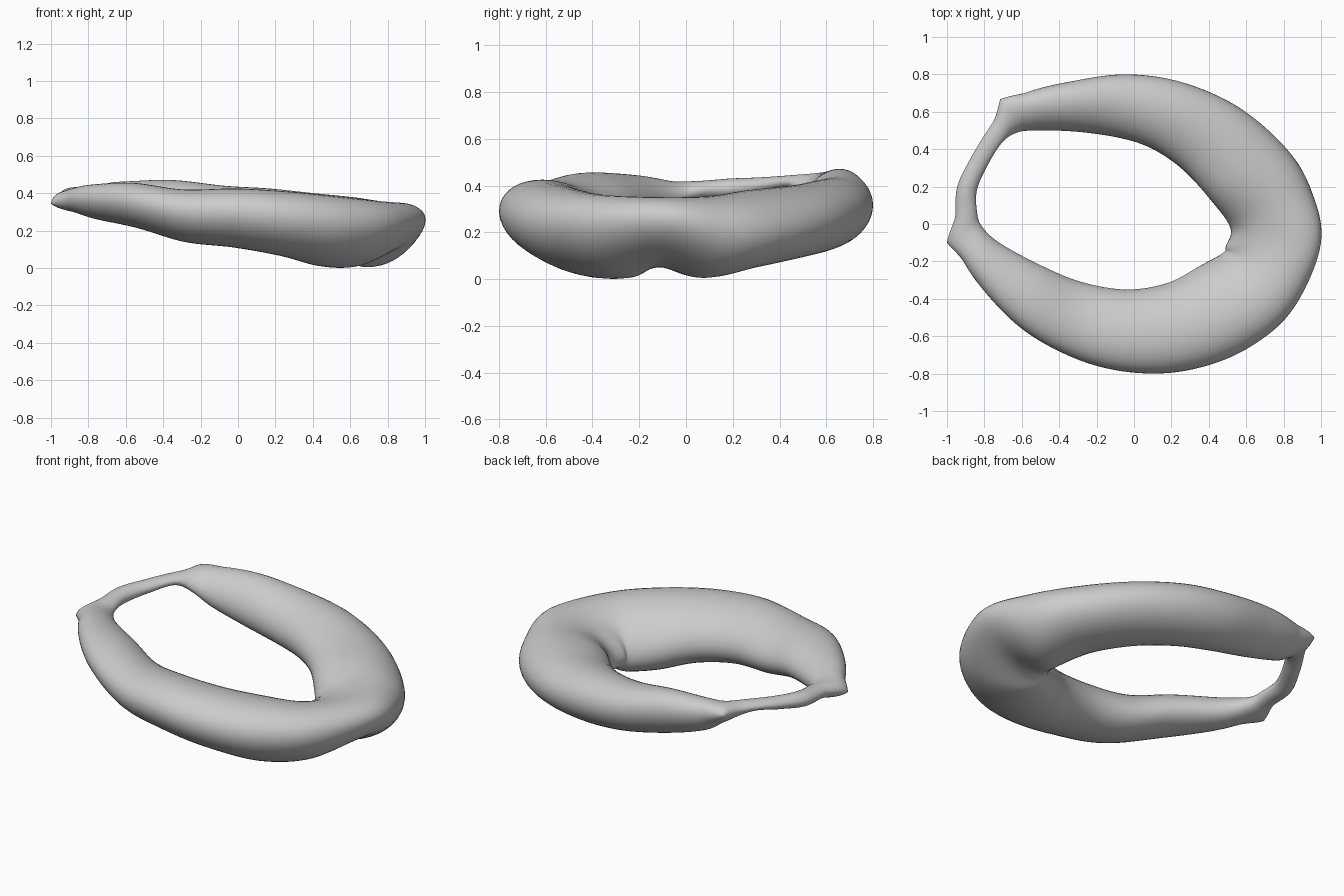
import bpy, bmesh, math
from mathutils import Vector

# Ring stations, counterclockwise:
# (outer x, outer y, inner x, inner y, bottom z, top z, outward lean)
stations = [
    (1.0, -0.10, 0.49, -0.12, 0.05, 0.35, 0.40),
    (0.94, 0.20, 0.515, -0.02, 0.005, 0.355, 0.15),
    (0.80, 0.42, 0.40, 0.14, 0.05, 0.38, -0.05),
    (0.55, 0.63, 0.25, 0.30, 0.09, 0.40, 0.0),
    (0.25, 0.76, 0.08, 0.41, 0.12, 0.425, 0.08),
    (-0.05, 0.80, -0.10, 0.465, 0.15, 0.44, 0.15),
    (-0.35, 0.76, -0.33, 0.495, 0.20, 0.47, 0.25),
    (-0.57, 0.705, -0.54, 0.50, 0.265, 0.465, 0.3),
    (-0.68, 0.64, -0.635, 0.485, 0.33, 0.455, 0.3),
    (-0.79, 0.49, -0.71, 0.43, 0.385, 0.445, 0.0),
    (-0.88, 0.34, -0.79, 0.30, 0.365, 0.435, 0.0),
    (-0.945, 0.20, -0.84, 0.18, 0.345, 0.43, 0.0),
    (-0.955, 0.05, -0.84, 0.07, 0.34, 0.42, 0.0),
    (-0.955, -0.10, -0.815, -0.01, 0.31, 0.42, 0.1),
    (-0.84, -0.31, -0.72, -0.10, 0.265, 0.445, 0.2),
    (-0.60, -0.56, -0.50, -0.22, 0.215, 0.455, 0.2),
    (-0.30, -0.725, -0.28, -0.31, 0.14, 0.42, 0.2),
    (0.0, -0.795, -0.04, -0.35, 0.11, 0.425, 0.2),
    (0.30, -0.78, 0.18, -0.315, 0.065, 0.41, 0.2),
    (0.60, -0.67, 0.35, -0.225, 0.01, 0.385, 0.25),
    (0.85, -0.455, 0.475, -0.155, 0.005, 0.36, 0.35),
]
STEPS, SIDES = 10, 40


def spline(p0, p1, p2, p3, t):
    """Catmull-Rom interpolation of whole stations."""
    return [0.5 * (2 * b + (c - a) * t + (2 * a - 5 * b + 4 * c - d) * t * t
                   + (3 * b - a - 3 * c + d) * t ** 3)
            for a, b, c, d in zip(p0, p1, p2, p3)]


# Closed tube lofted from leaning elliptical sections
bm = bmesh.new()
rings = []
n = len(stations)
for i in range(n):
    quad = [stations[(i + k) % n] for k in (-1, 0, 1, 2)]
    for s in range(STEPS):
        ox, oy, ix, iy, lo, hi, lean = spline(*quad, s / STEPS)
        outer, inner = Vector((ox, oy, 0)), Vector((ix, iy, 0))
        mid, half = (outer + inner) / 2, (outer - inner) / 2
        ring = []
        for k in range(SIDES):
            a = 2 * math.pi * k / SIDES
            p = mid + half * (math.cos(a) * math.sqrt(1 - lean * lean) + math.sin(a) * lean)
            p.z = (lo + hi) / 2 + (hi - lo) / 2 * math.sin(a)
            ring.append(bm.verts.new(p))
        rings.append(ring)
for i, ring in enumerate(rings):
    nxt = rings[(i + 1) % len(rings)]
    for k in range(SIDES):
        j = (k + 1) % SIDES
        bm.faces.new((ring[k], nxt[k], nxt[j], ring[j]))


def pull(tip, radius):
    """Draw the surface nearest to a tip out into a small point."""
    tip = Vector(tip)
    near = min(bm.verts, key=lambda v: (v.co - tip).length).co.copy()
    for v in bm.verts:
        d = (v.co - near).length
        if d < radius:
            v.co += (tip - near) * (1 - d / radius) ** 1.5


# Pointed corners where the thin link meets the two thick arms
pull((-1.0, -0.10, 0.345), 0.13)
pull((-0.715, 0.668, 0.42), 0.12)

bmesh.ops.recalc_face_normals(bm, faces=bm.faces)
mesh = bpy.data.meshes.new("tapered_ring")
bm.to_mesh(mesh)
bm.free()
mesh.polygons.foreach_set("use_smooth", [True] * len(mesh.polygons))
obj = bpy.data.objects.new("tapered_ring", mesh)
bpy.context.collection.objects.link(obj)
